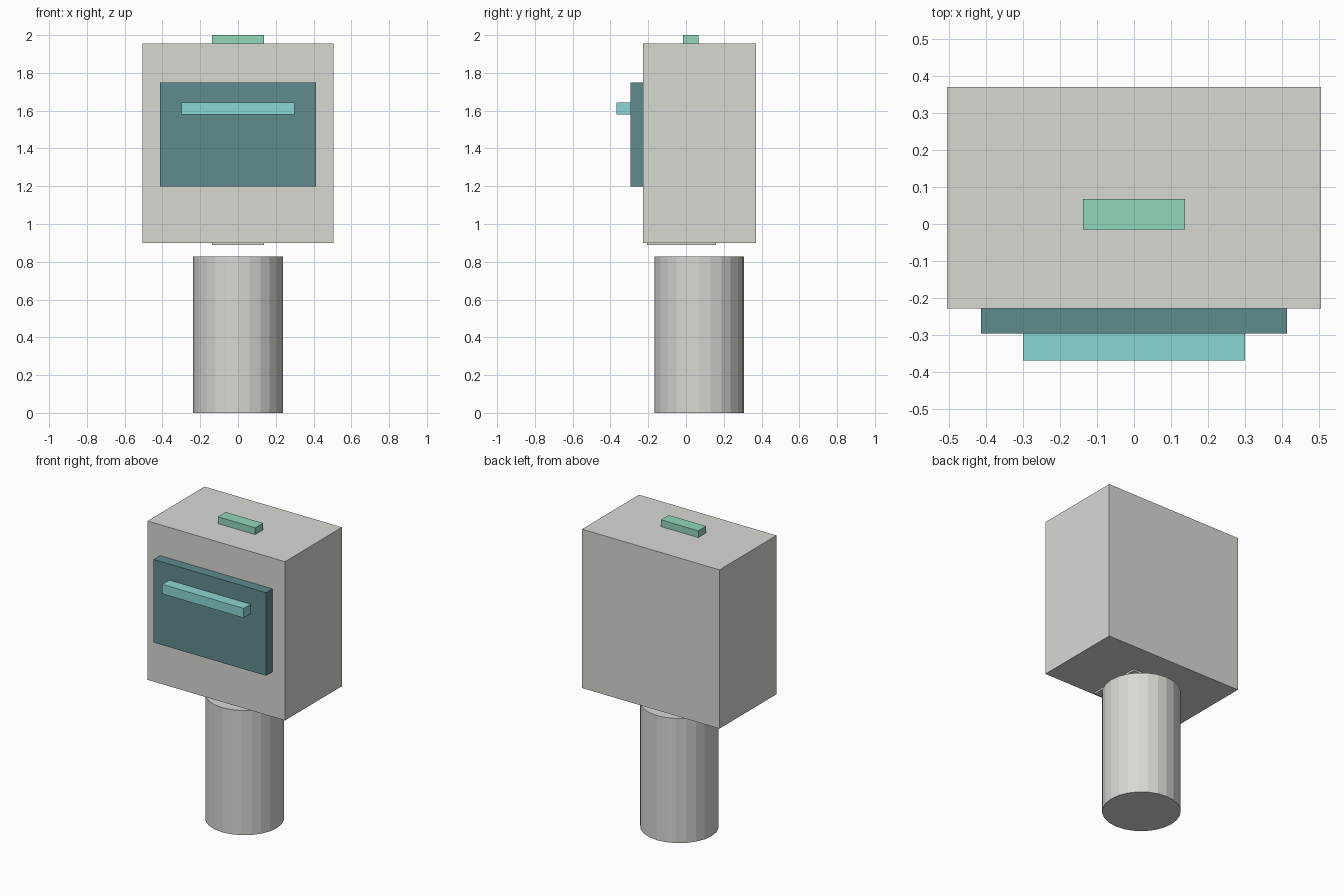
import bpy

cube = bpy.data.objects.get("Cube")
if cube:
    bpy.data.objects.remove(cube, do_unlink=True)


def material(name, rgb):
    mat = bpy.data.materials.new(name)
    mat.use_nodes = True
    color = (*rgb, 1.0)
    mat.diffuse_color = color
    mat.node_tree.nodes["Principled BSDF"].inputs["Base Color"].default_value = color
    return mat


grey = material("warm grey", (0.69, 0.69, 0.65))
teal = material("dark teal", (0.115, 0.26, 0.275))
aqua = material("pale aqua", (0.26, 0.68, 0.67))
green = material("mint green", (0.28, 0.68, 0.48))


def box(name, half_width, y, z, mat):
    """Box centred on x = 0, spanning the given y and z ranges."""
    bpy.ops.mesh.primitive_cube_add(size=1, location=(0, sum(y) / 2, sum(z) / 2))
    obj = bpy.context.object
    obj.name = name
    obj.scale = (2 * half_width, y[1] - y[0], z[1] - z[0])
    bpy.ops.object.transform_apply(location=False, rotation=False, scale=True)
    obj.data.materials.append(mat)
    return obj


# Faceted post
bpy.ops.mesh.primitive_cylinder_add(vertices=24, radius=0.237, depth=0.828,
                                    location=(0, 0.069, 0.414))
post = bpy.context.object
post.name = "post"
post.data.materials.append(grey)

# Housing with a thin mounting plate underneath
box("housing", 0.505, (-0.228, 0.37), (0.9, 1.955), grey)
box("mounting_plate", 0.137, (-0.207, 0.16), (0.888, 0.91), grey)

# Front door, its handle, and the tab on top
box("door", 0.413, (-0.295, -0.228), (1.198, 1.75), teal)
box("door_handle", 0.299, (-0.368, -0.295), (1.58, 1.643), aqua)
box("top_tab", 0.137, (-0.015, 0.067), (1.955, 2.0), green)
